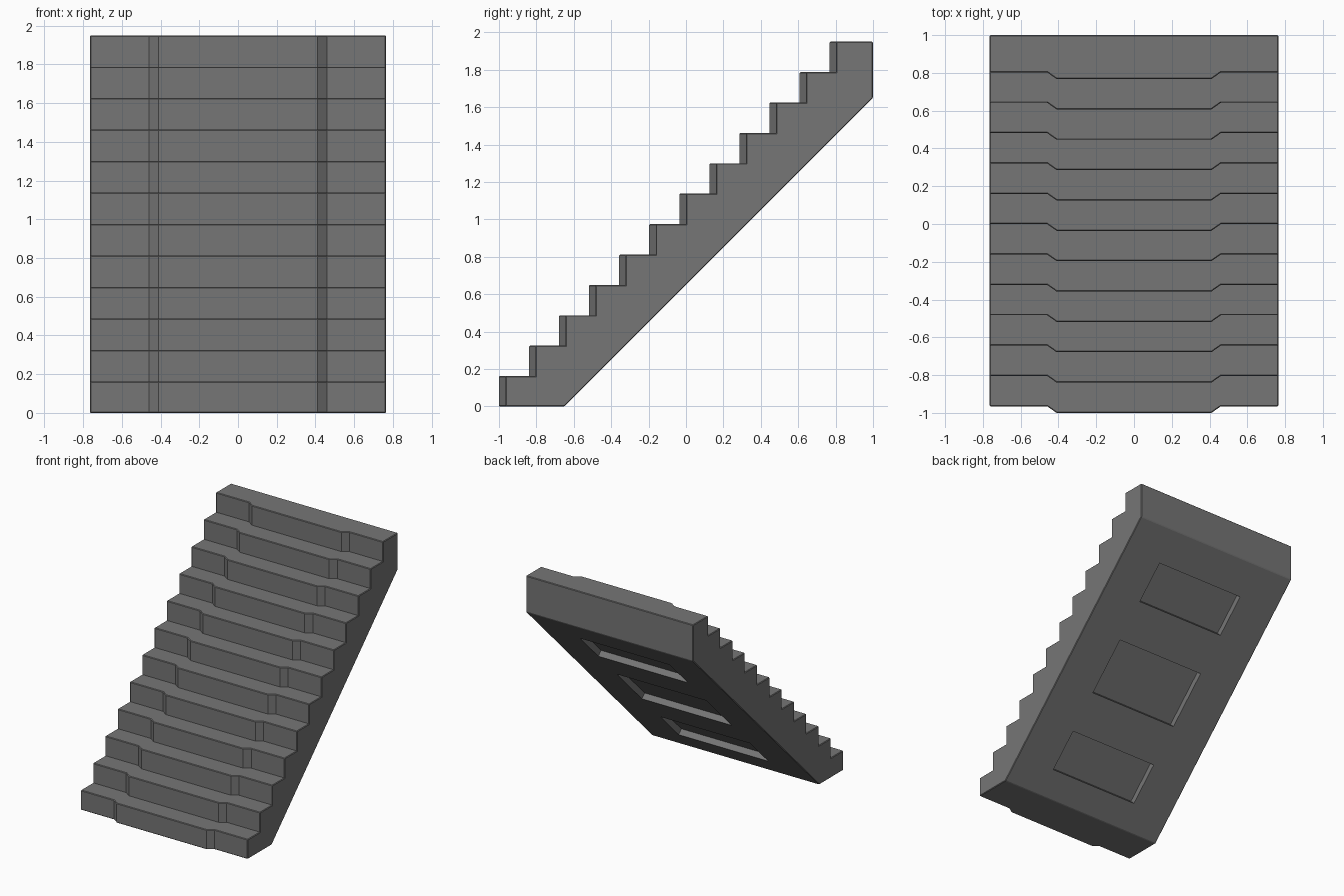
import bpy, bmesh, math
from mathutils import Matrix, Vector

if "Cube" in bpy.data.objects:
    bpy.data.objects.remove(bpy.data.objects["Cube"], do_unlink=True)

STEPS, HEIGHT, HALF_WIDTH = 12, 1.95, 0.765
RISE, RUN = HEIGHT / STEPS, 0.1607
FOOT_Y = -0.65            # where the 45 degree underside meets the floor

stone = bpy.data.materials.new("grey stone")
stone.use_nodes = True
grey = (0.18, 0.18, 0.18, 1)
stone.diffuse_color = grey
stone.node_tree.nodes["Principled BSDF"].inputs["Base Color"].default_value = grey


def add_object(name, bm):
    bmesh.ops.recalc_face_normals(bm, faces=bm.faces)
    mesh = bpy.data.meshes.new(name)
    bm.to_mesh(mesh)
    bm.free()
    mesh.materials.append(stone)
    obj = bpy.data.objects.new(name, mesh)
    bpy.context.collection.objects.link(obj)
    return obj


def stair_profile(start):
    points = []
    for k in range(STEPS):
        y = start + k * RUN
        points += [(y, k * RISE), (y, (k + 1) * RISE)]
    return points + [(1, HEIGHT), (1, 1 - FOOT_Y), (FOOT_Y, 0)]


# Staircase: loft the stepped profile across the width, with a bulging middle
sections = [(-HALF_WIDTH, -0.965), (-0.46, -0.965), (-0.41, -1),
            (0.41, -1), (0.46, -0.965), (HALF_WIDTH, -0.965)]
bm = bmesh.new()
rings = [[bm.verts.new((x, y, z)) for y, z in stair_profile(start)]
         for x, start in sections]
for a, b in zip(rings, rings[1:]):
    for i in range(len(a)):
        j = (i + 1) % len(a)
        bm.faces.new((a[i], a[j], b[j], b[i]))
bm.faces.new(rings[0])
bm.faces.new(rings[-1])
bmesh.ops.dissolve_limit(bm, angle_limit=math.radians(1),
                         verts=bm.verts, edges=bm.edges)

# Slightly worn outer edges
worn = [e for e in bm.edges if e.calc_face_angle(0) > math.radians(40) and e.is_convex]
recalc = bmesh.ops.recalc_face_normals(bm, faces=bm.faces)
worn = [e for e in bm.edges if e.calc_face_angle_signed(0) > math.radians(40)]
bmesh.ops.bevel(bm, geom=worn, offset=0.005, segments=1, affect='EDGES', clamp_overlap=True)
staircase = add_object("staircase", bm)

# Three recessed panels cut into the sloping underside
DEPTH = 0.05
for top, bottom in [(0.80, 0.56), (0.32, -0.01), (-0.25, -0.49)]:
    middle = (top + bottom) / 2
    length = (top - bottom) * math.sqrt(2)
    place = (Matrix.Translation(Vector((0, middle, middle - FOOT_Y)))
             @ Matrix.Rotation(math.radians(45), 4, 'X')
             @ Matrix.Diagonal((0.82, length, 2 * DEPTH, 1)))
    cut = bmesh.new()
    bmesh.ops.create_cube(cut, size=1, matrix=place)
    cutter = add_object("panel_cutter", cut)
    cutter.hide_render = True
    boolean = staircase.modifiers.new("panel", 'BOOLEAN')
    boolean.operation = 'DIFFERENCE'
    boolean.solver = 'EXACT'
    boolean.object = cutter
    bpy.context.view_layer.objects.active = staircase
    bpy.ops.object.modifier_apply(modifier=boolean.name)
    bpy.data.objects.remove(cutter, do_unlink=True)
